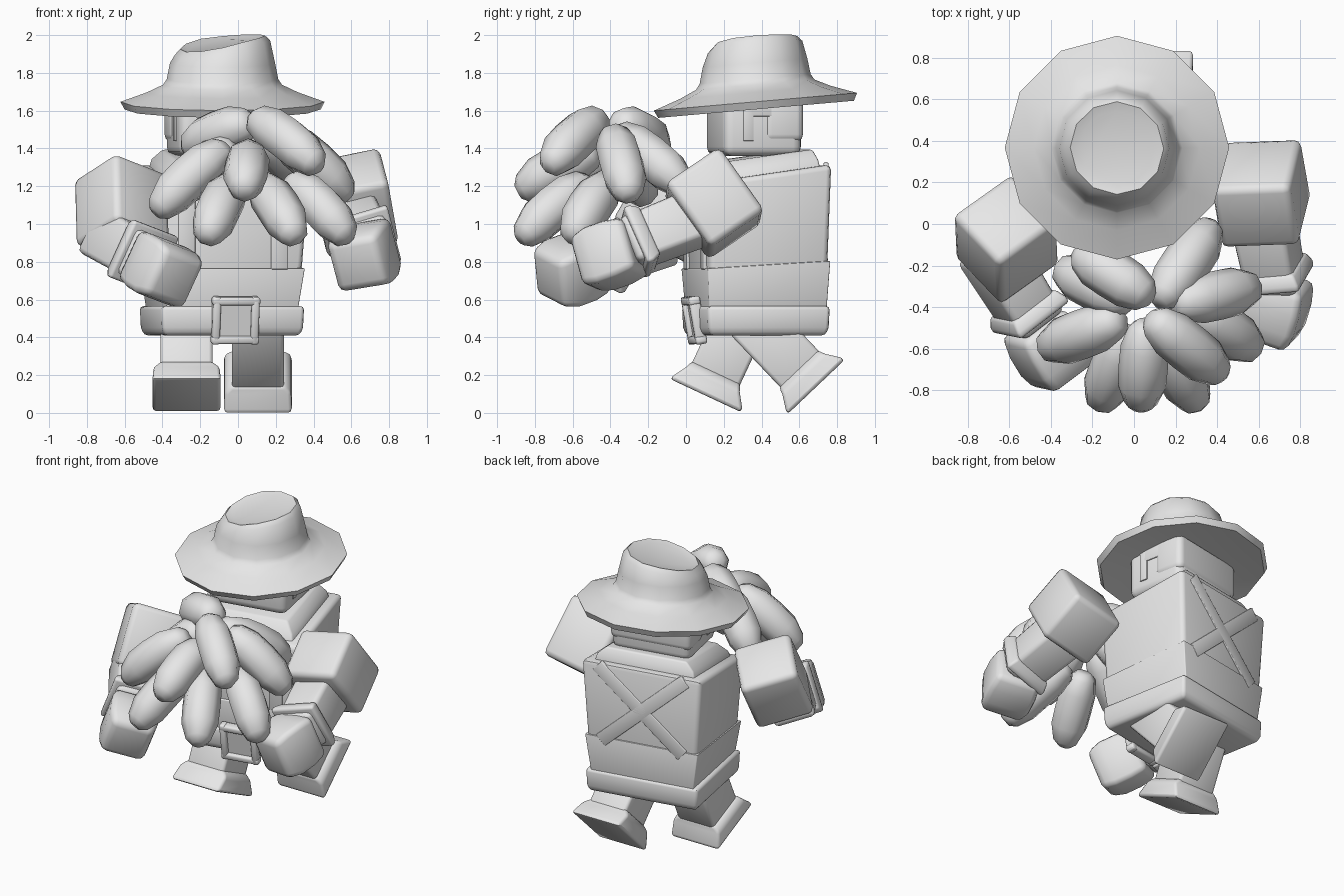
import bpy, bmesh, math
from mathutils import Matrix, Vector

if "Cube" in bpy.data.objects:
    bpy.data.objects.remove(bpy.data.objects["Cube"])

GREY = bpy.data.materials.new("light_grey")
GREY.diffuse_color = (0.8, 0.8, 0.8, 1)
GREY.use_nodes = True
GREY.node_tree.nodes["Principled BSDF"].inputs["Base Color"].default_value = GREY.diffuse_color


def finish(name, bm, M=None, bevel=0.0, segments=2):
    bmesh.ops.recalc_face_normals(bm, faces=bm.faces)
    if bevel:
        sharp = [e for e in bm.edges if e.calc_face_angle(0) > math.radians(32)]
        bmesh.ops.bevel(bm, geom=sharp, offset=bevel, segments=segments,
                        profile=0.5, affect='EDGES', clamp_overlap=True)
    me = bpy.data.meshes.new(name)
    bm.to_mesh(me)
    bm.free()
    ob = bpy.data.objects.new(name, me)
    bpy.context.collection.objects.link(ob)
    me.materials.append(GREY)
    ob.matrix_world = M or Matrix()
    return ob


def skin(name, rings, M=None, bevel=0.0, segments=2):
    """Bridge equal rings of points and cap both ends."""
    bm = bmesh.new()
    vs = [[bm.verts.new(p) for p in r] for r in rings]
    n = len(vs[0])
    for a, b in zip(vs, vs[1:]):
        for i in range(n):
            j = (i + 1) % n
            bm.faces.new((a[i], a[j], b[j], b[i]))
    bm.faces.new(vs[0][::-1])
    bm.faces.new(vs[-1])
    return finish(name, bm, M, bevel, segments)


def loft(name, secs, M=None, bevel=0.02, segments=2):
    """Rectangular sections: (z_back, half_x, y_front, y_back, forward drop)."""
    rings = []
    for z, hx, y0, y1, *drop in secs:
        zf = z - (drop[0] if drop else 0)
        rings.append([(-hx, y0, zf), (hx, y0, zf), (hx, y1, z), (-hx, y1, z)])
    return skin(name, rings, M, bevel, segments)


def box(name, x, y, z, M=None, bevel=0.02, segments=2):
    """Box from (low, high) ranges."""
    c = Matrix.Translation(((x[0] + x[1]) / 2, 0, 0))
    h = (x[1] - x[0]) / 2
    return loft(name, [(z[0], h, *y), (z[1], h, *y)], (M or Matrix()) @ c, bevel, segments)


def frame(origin, zdir, xhint):
    z = Vector(zdir).normalized()
    y = z.cross(Vector(xhint)).normalized()
    x = y.cross(z)
    M = Matrix((x, y, z)).transposed().to_4x4()
    M.translation = origin
    return M


def turned(deg):
    return Matrix.Translation((-0.085, 0.37, 0)) @ Matrix.Rotation(math.radians(deg), 4, 'Z')


BODY, HEAD = turned(10.5), turned(11)

# torso with forward-sloping shoulders, trousers, belt, yoke
loft("torso", [(0.5, .338, -.305, .308), (0.79, .378, -.32, .32), (1.315, .41, -.33, .335, .095)], BODY, .03)
loft("trousers", [(0.46, .338, -.31, .312), (0.805, .386, -.33, .33, .04)], BODY, .006)
loft("belt", [(0.41, .365, -.31, .31), (0.45, .38, -.325, .325), (0.565, .385, -.33, .33)], BODY, .02)
loft("yoke", [(1.27, .35, -.29, .29, .085), (1.345, .33, -.26, .275, .08),
              (1.395, .275, -.21, .255, .065)], BODY, .012)

# buckle: four bars around a plate
BUCKLE = BODY @ Matrix.Translation((0.01, -.335, .49)) @ Matrix.Rotation(math.radians(10), 4, 'X')
for k in range(4):
    R = BUCKLE @ Matrix.Rotation(k * math.pi / 2, 4, 'Y')
    box("buckle_bar", (-.128, .128), (-.03, .03), (.083, .125), R, .012)
box("buckle_plate", (-.09, .09), (-.005, .03), (-.09, .09), BUCKLE, 0)

# straps: crossed behind, straight in front
for s in (-1, 1):
    a, b = Vector((s * .30, .327, 1.295)), Vector((-s * .28, .319, .78))
    M = BODY @ frame(a, b - a, (1, 0, 0))
    box("back_strap", (-.045, .045), (-.012, .012), (0, (b - a).length), M, .004)
    box("front_strap", (s * .25 - .045, s * .25 + .045), (-.336, -.3), (.76, 1.215), BODY, .005)

# head and hair
box("head", (-.268, .268), (-.222, .20), (1.36, 1.68), HEAD, .05, 3)
box("hair_back", (-.277, .277), (-.005, .208), (1.435, 1.68), HEAD, .04, 3)
box("hair_top", (-.276, .276), (-.12, .17), (1.57, 1.68), HEAD, .004)
for s in (-1, 1):
    box("sideburn", (s * .264 - .012, s * .264 + .012), (-.12, -.065), (1.44, 1.66), HEAD, .003)

# hat: twelve-sided, tilted forward, upright crown with a dented top
prof = [(.24, .0), (.52, -.045), (.54, -.005), (.40, .045), (.315, .085), (.295, .115),
        (.278, .2), (.252, .295), (.225, .322), (.18, .31)]
rings = []
for r, z in prof:
    ring = []
    for i in range(12):
        t = i * math.pi / 6
        dz = 0
        if z > .25:
            dz = .1 * r * math.cos(t) - .035 * max(0, math.cos(t - math.radians(220)))
        ring.append((r * math.cos(t), r * math.sin(t) + .08 * max(z, 0), z + dz))
    rings.append(ring)
skin("hat", rings, Matrix.Translation((-.082, .367, 1.652)) @ Matrix.Rotation(math.radians(5), 4, 'X'))

# legs with flared boots, striding
for side, x, y, z, deg, length in (("right", -.272, .105, .091, -25, .45),
                                   ("left", .105, .69, .138, 43.5, .52)):
    M = Matrix.Translation((x, y, z)) @ Matrix.Rotation(math.radians(deg), 4, 'X')
    loft(side + "_leg", [(.08, .138, -.14, .14), (length, .138, -.14, .14)], M, .02)
    loft(side + "_boot", [(0, .18, -.21, .207), (.025, .18, -.20, .20),
                          (.10, .175, -.155, .15), (.135, .14, -.145, .14)], M, .018)


# arms: blocky sleeve, forearm, cuff, fist
def arm(side, centre, down, across, size, elbow, wrist, fist, fist_dir, fist_size):
    sx, sy, sz = (v / 2 for v in size)
    box(side + "_sleeve", (-sx, sx), (-sy, sy), (-sz, sz), frame(centre, down, across), .035)
    d = Vector(wrist) - Vector(elbow)
    L = d.length
    M = frame(elbow, d, across)
    loft(side + "_forearm", [(0, .135, -.14, .14), (L + .05, .125, -.13, .13)], M, .03)
    loft(side + "_cuff", [(L - .07, .135, -.14, .14), (L - .02, .155, -.165, .165),
                          (L + .015, .155, -.165, .165)], M, .015)
    fx, fy, fz = (v / 2 for v in fist_size)
    loft(side + "_fist", [(-fz, fx * .9, -fy * .9, fy * .9), (-fz * .3, fx, -fy, fy),
                          (fz * .4, fx, -fy, fy), (fz, fx * .85, -fy * .85, fy * .85)],
         frame(fist, fist_dir, across), .035)


arm("right", (-.615, -.075, 1.075), (.024, -.51, -.86), (.77, .55, -.30), (.37, .36, .41),
    (-.70, -.12, .945), (-.50, -.44, .825), (-.405, -.605, .757), (.29, -.48, -.18), (.31, .31, .31))
arm("left", (.612, .147, 1.11), (.14, .56, -.79), (.96, 0, .25), (.385, .35, .42),
    (.61, .08, 1.04), (.68, -.265, .905), (.668, -.405, .835), (-.26, -.88, -.31), (.31, .315, .31))

# bunch of fruit: (inner end, outer end)
FRUIT = [((.08, -.45, 1.57), (.43, -.73, 1.30)),
         ((.08, -.36, 1.54), (-.28, -.13, 1.40)),
         ((-.06, -.46, 1.41), (-.44, -.60, 1.06)),
         ((.06, -.47, 1.39), (.03, -.89, 1.17)),
         ((-.02, -.51, 1.23), (-.17, -.88, .92)),
         ((.11, -.51, 1.23), (.31, -.88, .92)),
         ((.27, -.40, 1.24), (.59, -.61, .92)),
         ((.20, -.39, 1.49), (.59, -.30, 1.14)),
         ((.12, -.38, 1.49), (.38, .0, 1.19)),
         ((-.02, -.38, 1.42), (-.36, -.21, 1.13))]
SHAPE = [(0, .045), (.07, .085), (.27, .116), (.5, .119), (.73, .116), (.93, .08), (1, .04)]
fruits = []
for a, b in FRUIT:
    a, b = Vector(a), Vector(b)
    M = frame(a, b - a, (0, 0, 1))
    L = (b - a).length
    fruits.append(skin("fruit", [[(r * math.cos(i * math.pi / 4) + .015 * math.sin(math.pi * t),
                                   r * math.sin(i * math.pi / 4), t * L) for i in range(8)]
                                 for t, r in SHAPE], M))

# smooth shading with sharp corners kept; fruit fully rounded
bpy.ops.object.select_all(action='SELECT')
for f in fruits:
    f.select_set(False)
bpy.context.view_layer.objects.active = bpy.context.selected_objects[0]
bpy.ops.object.shade_smooth_by_angle(angle=math.radians(48))
for f in fruits:
    f.data.shade_smooth()
